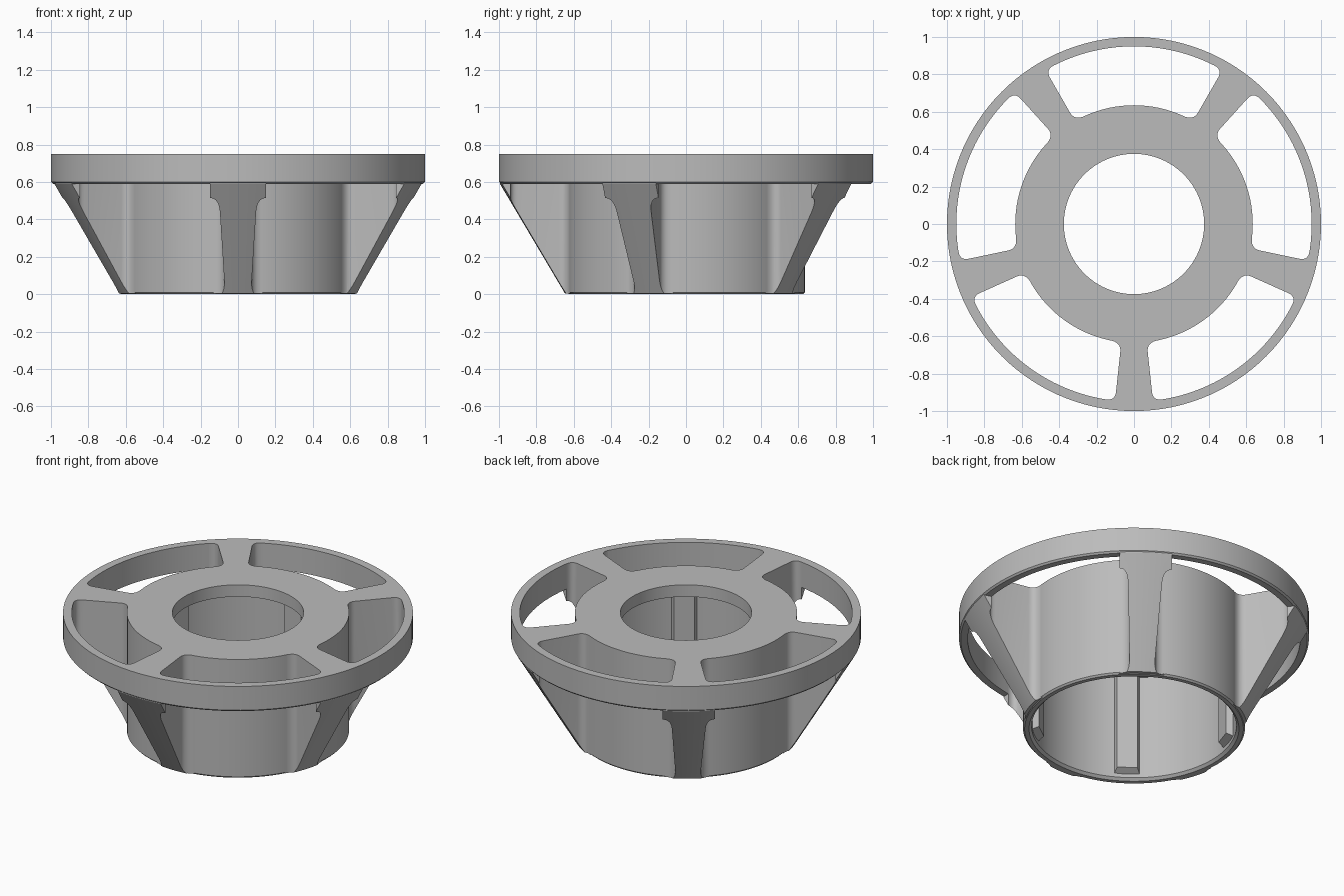
import bpy, bmesh, math
from mathutils import Matrix, Vector

cube = bpy.data.objects.get("Cube")
if cube:
    bpy.data.objects.remove(cube, do_unlink=True)

grey = bpy.data.materials.new("plain_grey")
grey.use_nodes = True
colour = (0.5, 0.5, 0.5, 1)
grey.diffuse_color = colour
grey.node_tree.nodes["Principled BSDF"].inputs["Base Color"].default_value = colour


def finish(name, bm):
    bmesh.ops.remove_doubles(bm, verts=bm.verts, dist=1e-5)
    bmesh.ops.recalc_face_normals(bm, faces=bm.faces)
    mesh = bpy.data.meshes.new(name)
    bm.to_mesh(mesh)
    bm.free()
    mesh.materials.append(grey)
    obj = bpy.data.objects.new(name, mesh)
    bpy.context.collection.objects.link(obj)
    return obj


def skin(bm, rings):
    """Join consecutive closed loops of vertices with quads."""
    for a, b in rings:
        n = len(a)
        for i in range(n):
            j = (i + 1) % n
            bm.faces.new((a[i], a[j], b[j], b[i]))


def lathe(name, profile, steps=120):
    """Revolve a closed (radius, height) outline around z."""
    bm = bmesh.new()
    rings = []
    for s in range(steps):
        t = math.tau * s / steps
        rings.append([bm.verts.new((r * math.cos(t), r * math.sin(t), z)) for r, z in profile])
    skin(bm, [(rings[s], rings[(s + 1) % steps]) for s in range(steps)])
    return finish(name, bm)


def prism(name, lower, upper, angle):
    """Solid between two outlines that point along +x, turned by angle."""
    bm = bmesh.new()
    turn = Matrix.Rotation(angle, 4, 'Z')
    a, b = ([bm.verts.new(turn @ Vector(p)) for p in pts] for pts in (lower, upper))
    skin(bm, [(a, b)])
    bm.faces.new(a)
    bm.faces.new(b)
    return finish(name, bm)


def combine(target, other, operation, keep=False):
    mod = target.modifiers.new("combine", 'BOOLEAN')
    mod.operation = operation
    mod.solver = 'EXACT'
    mod.object = other
    bpy.context.view_layer.objects.active = target
    bpy.ops.object.modifier_apply(modifier=mod.name)
    if not keep:
        bpy.data.objects.remove(other, do_unlink=True)


def fillet(start, corner, end, steps=8):
    pts = []
    for i in range(steps + 1):
        t = i / steps
        pts.append(tuple(s * (1 - t) ** 2 + 2 * c * t * (1 - t) + e * t * t
                         for s, c, e in zip(start, corner, end)))
    return pts


HEIGHT = 0.75

# Hub: open-bottomed cup with a holed top plate
body = lathe("wheel_body", [
    (0.60, 0), (0.625, 0), (0.635, 0.01), (0.635, HEIGHT), (0.375, HEIGHT),
    (0.375, 0.675), (0.585, 0.675), (0.585, 0.015)])

# Outer ring
ring = lathe("outer_ring", [
    (0.95, 0.59), (0.99, 0.59), (1, 0.60), (1, HEIGHT), (0.95, HEIGHT)])
combine(body, ring, 'UNION')

# Cone that trims the sloping outer edge of the ribs
cone = lathe("rib_trim_cone", [
    (0, -0.05), (0.615, -0.05), (0.645, 0), (0.995, 0.59), (0.995, 0.8), (0, 0.8)])
cone.hide_render = True

# Rib plan: flares into the hub and into the ring, mirrored across its axis
half = [(0.606, 0.11)]
half += fillet((0.621, 0.13), (0.632, 0.07), (0.68, 0.073))
half += fillet((0.895, 0.096), (0.945, 0.1), (0.938, 0.15))
half += [(1.1, 0.15)]
plan = half + [(x, -y) for x, y in reversed(half)]

for k in range(5):
    angle = math.radians(-90 + 72 * k)
    rib = prism("rib", [(x, y, 0.004) for x, y in plan],
                [(x, y, HEIGHT) for x, y in plan], angle)
    combine(rib, cone, 'INTERSECT', keep=True)
    combine(body, rib, 'UNION')

    # Inner key, midway between ribs, with a sloping foot
    key_plan = [(0.60, 0.08), (0.545, 0.058), (0.545, -0.058), (0.60, -0.08)]
    key = prism("inner_key", [(x, y, 0.06 if x < 0.58 else 0.03) for x, y in key_plan],
                [(x, y, 0.70) for x, y in key_plan], angle + math.radians(36))
    combine(body, key, 'UNION')

bpy.data.objects.remove(cone, do_unlink=True)

# Smooth curved walls, crisp edges
bpy.ops.object.select_all(action='DESELECT')
body.select_set(True)
bpy.context.view_layer.objects.active = body
bpy.ops.object.shade_smooth_by_angle(angle=math.radians(30))
